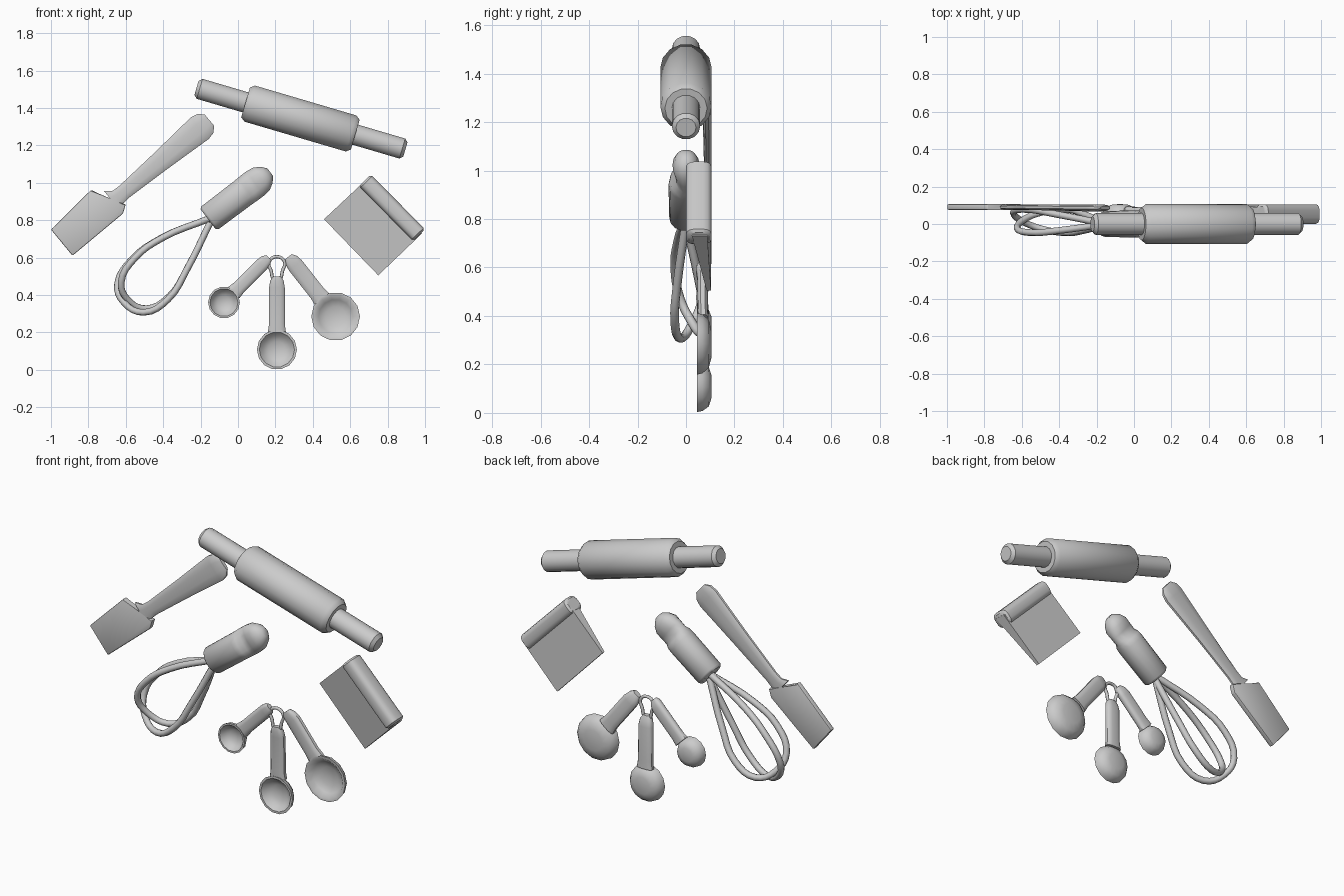
import bpy, bmesh, math
from mathutils import Vector

if "Cube" in bpy.data.objects:
    bpy.data.objects.remove(bpy.data.objects["Cube"])


def finish(name, bm, angle=40):
    bmesh.ops.recalc_face_normals(bm, faces=bm.faces)
    me = bpy.data.meshes.new(name)
    bm.to_mesh(me)
    bm.free()
    ob = bpy.data.objects.new(name, me)
    bpy.context.collection.objects.link(ob)
    bpy.ops.object.select_all(action='DESELECT')
    bpy.context.view_layer.objects.active = ob
    ob.select_set(True)
    bpy.ops.object.shade_smooth_by_angle(angle=math.radians(angle))
    return ob


def loft(name, start, end, sections, sides=12, power=2.0, angle=40):
    """Rings along a line in the xz plane; section = (t, half width, half depth, y)."""
    a, b = Vector((start[0], 0, start[1])), Vector((end[0], 0, end[1]))
    axis = (b - a).normalized()
    side = Vector((-axis.z, 0, axis.x))
    bm = bmesh.new()
    rings = []
    for t, w, d, y in sections:
        ring = []
        for i in range(sides):
            u = 2 * math.pi * (i + 0.5) / sides
            c, s = math.cos(u), math.sin(u)
            c = math.copysign(abs(c) ** (2 / power), c)
            s = math.copysign(abs(s) ** (2 / power), s)
            ring.append(bm.verts.new(a.lerp(b, t) + side * w * c + Vector((0, y + d * s, 0))))
        rings.append(ring)
    for r, q in zip(rings, rings[1:]):
        for i in range(sides):
            j = (i + 1) % sides
            bm.faces.new((r[i], r[j], q[j], q[i]))
    bm.faces.new(rings[0])
    bm.faces.new(rings[-1])
    return finish(name, bm, angle)


def prism(name, front, back, bevel=0.0):
    """Solid between two matching outlines of (x, y, z) points."""
    bm = bmesh.new()
    f = [bm.verts.new(p) for p in front]
    k = [bm.verts.new(p) for p in back]
    bm.faces.new(f)
    bm.faces.new(k)
    for i in range(len(f)):
        j = (i + 1) % len(f)
        bm.faces.new((f[i], f[j], k[j], k[i]))
    if bevel:
        bmesh.ops.bevel(bm, geom=bm.edges[:], offset=bevel, segments=2,
                        profile=0.5, affect='EDGES', clamp_overlap=True)
    return finish(name, bm)


def tube(name, points, radius, closed=False):
    cu = bpy.data.curves.new(name, 'CURVE')
    cu.dimensions = '3D'
    cu.bevel_depth = radius
    cu.bevel_resolution = 2
    cu.resolution_u = 4
    sp = cu.splines.new('BEZIER')
    sp.bezier_points.add(len(points) - 1)
    for bp, p in zip(sp.bezier_points, points):
        bp.co = p
        bp.handle_left_type = bp.handle_right_type = 'AUTO'
    sp.use_cyclic_u = closed
    ob = bpy.data.objects.new(name, cu)
    bpy.context.collection.objects.link(ob)
    bpy.ops.object.select_all(action='DESELECT')
    bpy.context.view_layer.objects.active = ob
    ob.select_set(True)
    bpy.ops.object.convert(target='MESH')
    bpy.ops.object.shade_smooth_by_angle(angle=math.radians(60))


# Rolling pin: body and two handles along one line
pin = [(0, .040, 0), (.015, .057, 0), (.235, .057, 0), (.235, .085, 0), (.255, .103, 0),
       (.74, .103, 0), (.76, .085, 0), (.76, .057, 0), (.985, .057, 0), (1, .040, 0)]
loft("rolling_pin", (-.222, 1.507), (.895, 1.178), [(t, r, r * 1.03, y) for t, r, y in pin], 14)

# Spatula: tapered flat handle and slanted blade
loft("spatula_handle", (-.67, .90), (-.153, 1.335),
     [(0, .075, .013, .09), (.05, .045, .014, .09), (.12, .042, .015, .09), (.5, .057, .017, .089),
      (.9, .077, .020, .086), (.96, .068, .018, .086), (1, .040, .010, .086)], 12, 2.6)
blade = [(-1.0, .75), (-.785, .962), (-.685, .91), (-.60, .885), (-.615, .835), (-.885, .61)]
prism("spatula_blade", [(x, .076, z) for x, z in blade], [(x, .106, z) for x, z in blade], .006)

# Whisk: grip with a pinched hanging end
loft("whisk_handle", (-.16, .805), (.172, 1.057),
     [(0, .068, .058, 0), (.03, .078, .070, 0), (.55, .080, .072, 0), (.62, .081, .066, 0),
      (.67, .082, .044, 0), (.76, .082, .046, 0), (.86, .076, .056, 0), (.94, .056, .045, 0),
      (1, .026, .022, 0)], 14, 2.2, 50)

# Whisk: two crossing wire loops
loop = [(-.15, .81), (-.417, .70), (-.567, .59), (-.644, .457), (-.61, .36),
        (-.503, .307), (-.374, .377), (-.273, .537), (-.15, .785)]
for n, (sign, k) in enumerate(((1, 1.0), (-1, .96))):
    pts = []
    for i, (x, z) in enumerate(loop):
        y = .022 * math.sin(math.pi * i / 8) + sign * .062 * math.sin(2 * math.pi * i / 8)
        pts.append((-.15 + (x + .15) * k, y, .80 + (z - .80) * k))
    tube("whisk_wire_%d" % (n + 1), pts, .018)

# Dough scraper: rounded grip bar and wedge blade leaning to the back
loft("scraper_grip", (.679, 1.013), (.968, .72),
     [(0, .034, .042, .053), (.025, .045, .053, .053), (.975, .045, .053, .053),
      (1, .034, .042, .053)], 16, 3.2)
quad = [(.70, 1.03), (.46, .805), (.75, .505), (.985, .73)]
prism("scraper_blade",
      [(x, y, z) for (x, z), y in zip(quad, (.025, .085, .085, .025))],
      [(x, y, z) for (x, z), y in zip(quad, (.088, .103, .103, .088))])

# Measuring spoons: hollow bowl plus flat handle
bowl = [(0, .106), (.45, .105), (.78, .094), (.96, .068), (1, .046),
        (.88, .046), (.70, .070), (.42, .086), (0, .090)]


def spoon(name, centre, r, tip, hw):
    bm = bmesh.new()
    pv = [bm.verts.new((f * r, y, 0)) for f, y in bowl]
    edges = [bm.edges.new(e) for e in zip(pv, pv[1:])]
    bmesh.ops.spin(bm, geom=pv + edges, cent=(0, 0, 0), axis=(0, 1, 0),
                   angle=2 * math.pi, steps=14)
    bmesh.ops.remove_doubles(bm, verts=bm.verts, dist=.0005)
    bmesh.ops.translate(bm, verts=bm.verts, vec=(centre[0], 0, centre[1]))
    finish(name + "_bowl", bm, 50)
    c, t = Vector(centre), Vector(tip)
    root = c + (t - c).normalized() * r * .87
    loft(name + "_handle", root, tip,
         [(0, hw * 1.15, .022, .072), (.15, hw, .022, .070), (.8, hw, .022, .068),
          (.92, hw * .85, .022, .062), (1, hw * .5, .014, .058)], 12, 3)


spoon("small_spoon", (-.075, .36), .085, (.165, .60), .038)
spoon("medium_spoon", (.208, .108), .107, (.208, .50), .043)
spoon("large_spoon", (.522, .285), .130, (.27, .605), .045)

# Ring joining the spoons
ring = [(.165, .575), (.207, .605), (.25, .575), (.238, .53), (.222, .485), (.192, .485), (.177, .53)]
tube("spoon_ring", [(x, .058, z) for x, z in ring], .009, True)
